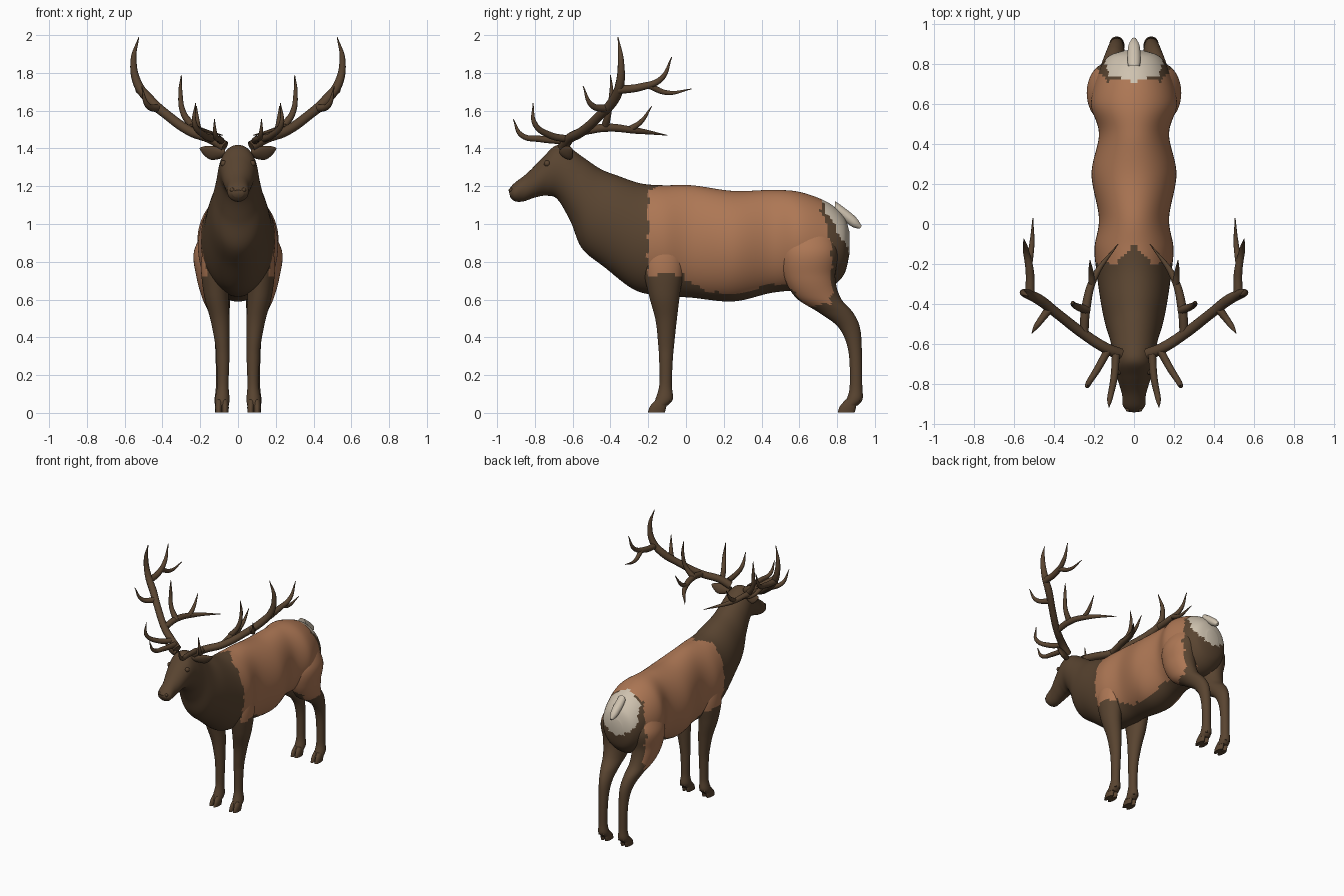
import bpy, bmesh
from math import sin, cos, pi
from mathutils import Vector

if "Cube" in bpy.data.objects:
    bpy.data.objects.remove(bpy.data.objects["Cube"])


def material(name, rgb):
    m = bpy.data.materials.new(name)
    m.use_nodes = True
    m.diffuse_color = (*rgb, 1)
    m.node_tree.nodes["Principled BSDF"].inputs["Base Color"].default_value = (*rgb, 1)
    return m


DARK, TAN, PALE = 0, 1, 2
COAT = [material("dark brown", (.10, .058, .03)),
        material("russet tan", (.42, .185, .09)),
        material("rump cream", (.62, .54, .43))]


def coat_rule(p):
    """Pick the coat colour from the position on the animal."""
    x, z = abs(p.x), p.z
    y = p.y + .006 * sin(z * 55) + .004 * sin(z * 130 + x * 60)
    if y > .71 + (1.13 - z) * .55 and z > .8:
        return PALE
    front = -.2 + (max(0, .1 - x) if z > 1 else 0)
    back = min(.77, .71 + max(0, 1.1 - z) * .3)
    if y < 0:
        floor = .735
    elif y < .53:
        floor = .62 + (y - .28) ** 2
    else:
        floor = max(.57, .68 - (y - .53) * 1.1)
    floor += .008 * sin(y * 45)
    inner = z < .68 and x < .1
    return TAN if front < y < back and z > floor and not inner else DARK


def blend(a, b, c, d, t):
    """Catmull-Rom blend from b to c."""
    return (b * 2 + (c - a) * t + (a * 2 - b * 5 + c * 4 - d) * t * t
            + (b * 3 - a - c * 3 + d) * t ** 3) / 2


def loft(name, rings, sides=24, steps=6, rule=None):
    """Skin smooth elliptical rings, each a centre and two half axes."""
    bm, loops = bmesh.new(), []
    last = len(rings) - 1
    for k in range(last * steps + 1):
        i = min(k // steps, last - 1)
        near = [rings[min(max(j, 0), last)] for j in range(i - 1, i + 3)]
        c, a, b = [blend(*v, k / steps - i) for v in zip(*near)]
        loops.append([bm.verts.new(c + a * cos(2 * pi * s / sides) + b * sin(2 * pi * s / sides))
                      for s in range(sides)])
    for lo, hi in zip(loops, loops[1:]):
        for s in range(sides):
            n = (s + 1) % sides
            bm.faces.new((lo[s], lo[n], hi[n], hi[s]))
    bm.faces.new(loops[0])
    bm.faces.new(loops[-1])
    bmesh.ops.recalc_face_normals(bm, faces=bm.faces)
    if rule:
        for f in bm.faces:
            f.material_index = rule(f.calc_center_median())
    me = bpy.data.meshes.new(name)
    bm.to_mesh(me)
    bm.free()
    for m in COAT:
        me.materials.append(m)
    ob = bpy.data.objects.new(name, me)
    bpy.context.collection.objects.link(ob)
    return smooth(ob)


def smooth(ob):
    bpy.ops.object.select_all(action='DESELECT')
    ob.select_set(True)
    bpy.context.view_layer.objects.active = ob
    if ob.type == 'CURVE':
        bpy.ops.object.convert(target='MESH')
    bpy.ops.object.shade_smooth_by_angle(angle=.9)
    return ob


def spine_ring(ty, tz, by, bz, w):
    top, low = Vector((0, ty, tz)), Vector((0, by, bz))
    return (top + low) / 2, (top - low) / 2, Vector((w, 0, 0))


def flat_ring(x, y, z, rx, ry):
    return Vector((x, y, z)), Vector((0, ry, 0)), Vector((rx, 0, 0))


# Torso, neck and head: back point (y, z), belly point (y, z), half width
trunk = [(.865, .96, .865, .84, .05), (.835, 1.04, .835, .73, .13), (.75, 1.115, .75, .66, .18),
         (.6, 1.17, .6, .65, .215), (.45, 1.18, .45, .635, .175), (.25, 1.175, .25, .59, .212),
         (.03, 1.205, .03, .61, .175), (-.12, 1.205, -.12, .62, .197), (-.24, 1.215, -.27, .65, .185),
         (-.36, 1.255, -.43, .77, .165), (-.45, 1.29, -.55, .87, .143), (-.54, 1.35, -.61, 1.01, .12),
         (-.62, 1.405, -.68, 1.13, .105), (-.69, 1.415, -.74, 1.15, .095), (-.76, 1.35, -.8, 1.14, .08),
         (-.84, 1.27, -.86, 1.12, .06), (-.91, 1.215, -.905, 1.12, .055), (-.94, 1.18, -.93, 1.14, .03)]
loft("body_neck_and_head", [spine_ring(*r) for r in trunk], 72, 9, coat_rule)

# Tail
loft("tail", [spine_ring(.79, 1.12, .79, 1.06, .03), spine_ring(.84, 1.085, .82, 1.03, .033),
              spine_ring(.9, 1.035, .88, .985, .028), spine_ring(.93, .99, .92, .975, .01)],
     rule=lambda p: PALE)

# Legs: centre x, y, z, half width, half depth
hind = [(.09, .65, 1.02, .06, .1), (.125, .655, .86, .107, .15), (.125, .655, .72, .095, .135),
        (.115, .7, .61, .075, .118), (.1, .795, .53, .055, .09), (.09, .865, .45, .042, .056),
        (.086, .895, .33, .034, .036), (.086, .9, .15, .031, .033), (.086, .893, .075, .038, .042),
        (.086, .87, .04, .036, .04)]
fore = [(.1, -.12, .98, .06, .08), (.115, -.12, .8, .08, .11), (.115, -.115, .63, .066, .083),
        (.095, -.105, .49, .05, .056), (.083, -.105, .36, .037, .042), (.08, -.106, .28, .034, .036),
        (.08, -.108, .15, .03, .033), (.083, -.115, .075, .038, .046), (.085, -.135, .04, .036, .04)]

beam = [(.07, -.65, 1.41, .03), (.14, -.62, 1.45, .027), (.25, -.55, 1.49, .026),
        (.38, -.45, 1.58, .025), (.47, -.38, 1.66, .027), (.53, -.35, 1.74, .024),
        (.553, -.345, 1.87, .016), (.525, -.36, 1.99, .002)]
tines = {
    "brow_tine": [(.09, -.65, 1.44, .02), (.1, -.77, 1.45, .018), (.12, -.87, 1.47, .014), (.125, -.915, 1.555, .002)],
    "second_tine": [(.13, -.63, 1.45, .02), (.18, -.72, 1.47, .018), (.23, -.8, 1.53, .014), (.225, -.81, 1.64, .002)],
    "inner_branch": [(.25, -.55, 1.49, .022), (.24, -.42, 1.51, .023), (.2, -.27, 1.495, .018), (.08, -.1, 1.47, .002)],
    "inner_upright": [(.235, -.43, 1.51, .022), (.29, -.41, 1.59, .016), (.305, -.395, 1.7, .011), (.3, -.4, 1.79, .002)],
    "inner_spur": [(.21, -.3, 1.5, .018), (.215, -.24, 1.54, .013), (.22, -.18, 1.625, .002)],
    "outer_spur": [(.42, -.42, 1.61, .022), (.48, -.5, 1.63, .015), (.51, -.545, 1.73, .002)],
    "rear_branch": [(.52, -.36, 1.71, .024), (.52, -.24, 1.725, .021), (.54, -.13, 1.77, .015), (.55, -.075, 1.885, .002)],
    "rear_spur": [(.525, -.2, 1.735, .018), (.51, -.1, 1.695, .013), (.505, .03, 1.715, .002)]}


def horn(name, points, side):
    cu = bpy.data.curves.new(name, 'CURVE')
    cu.dimensions, cu.bevel_depth, cu.bevel_resolution, cu.resolution_u = '3D', 1, 3, 8
    cu.use_fill_caps = True
    sp = cu.splines.new('BEZIER')
    sp.bezier_points.add(len(points) - 1)
    for bp, (x, y, z, r) in zip(sp.bezier_points, points):
        bp.co, bp.radius = (x * side, y, z), r
        bp.handle_left_type = bp.handle_right_type = 'AUTO'
    cu.materials.append(COAT[DARK])
    ob = bpy.data.objects.new(name, cu)
    bpy.context.collection.objects.link(ob)
    smooth(ob)


for side, label in ((1, "left_"), (-1, "right_")):
    for part, rows in (("hind_leg", hind), ("front_leg", fore)):
        loft(label + part, [flat_ring(x * side, *r) for x, *r in rows], 40, 9, coat_rule)
        # Cloven hoof: two toes reaching forward, and a dewclaw behind
        x, y = rows[-1][0] * side, rows[-1][1]
        for toe, dx in (("outer_toe", .017), ("inner_toe", -.017)):
            loft(label + part + "_" + toe,
                 [flat_ring(x + dx * .8 * side, y + .005, .07, .018, .03),
                  flat_ring(x + dx * side, y - .012, .035, .019, .043),
                  flat_ring(x + dx * side, y - .022, .002, .018, .045)], 16, 4)
            loft(label + part + "_dewclaw_" + toe,
                 [flat_ring(x + dx * side, y + .04, .095, .01, .014),
                  flat_ring(x + dx * side, y + .053, .06, .007, .009)], 10, 3)

    # Antler
    horn(label + "antler_beam", beam, side)
    for part, rows in tines.items():
        horn(label + part, rows, side)

    # Ear, a flattened leaf shape
    ear = [(.07, -.65, 1.375, .02, .02), (.11, -.635, 1.375, .033, .022),
           (.15, -.62, 1.378, .036, .018), (.185, -.61, 1.39, .02, .01), (.203, -.605, 1.4, .003, .003)]
    loft(label + "ear", [(Vector((x * side, y, z)), Vector((0, -.3 * h, h)), Vector((0, d, 0)))
                         for x, y, z, h, d in ear])

    # Eye and nostril
    for part, x, y, z, r in (("eye", .076, -.735, 1.32, .017), ("nostril", .03, -.925, 1.18, .012)):
        bpy.ops.mesh.primitive_uv_sphere_add(segments=16, ring_count=10, radius=r, location=(x * side, y, z))
        ob = bpy.context.object
        ob.name = label + part
        ob.data.materials.append(COAT[DARK])
        smooth(ob)
